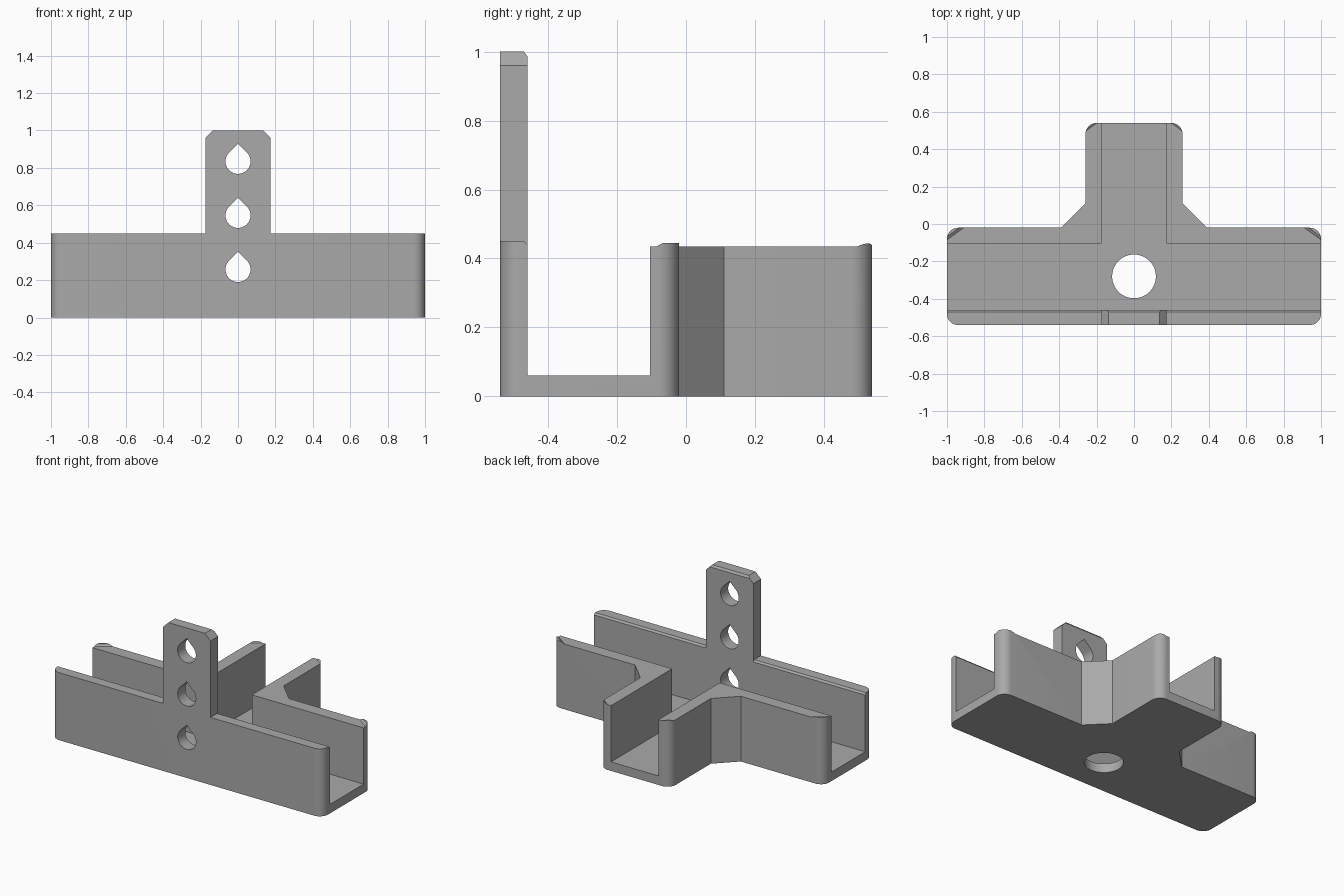
import bpy, bmesh, math
from mathutils import Vector

if "Cube" in bpy.data.objects:
    bpy.data.objects.remove(bpy.data.objects["Cube"], do_unlink=True)

grey = bpy.data.materials.new("plain grey")
grey.use_nodes = True
colour = (0.4, 0.4, 0.4, 1)
grey.diffuse_color = colour
grey.node_tree.nodes["Principled BSDF"].inputs["Base Color"].default_value = colour


def loft(name, start, end, rounded=()):
    """Solid between two matching outlines; edges starting at rounded indices are filleted."""
    bm = bmesh.new()
    a = [bm.verts.new(p) for p in start]
    b = [bm.verts.new(p) for p in end]
    n = len(a)
    bm.faces.new(a)
    bm.faces.new(b)
    for i in range(n):
        j = (i + 1) % n
        bm.faces.new((a[i], a[j], b[j], b[i]))
    bmesh.ops.recalc_face_normals(bm, faces=bm.faces)
    edges = [e for e in bm.edges for i in rounded if set(e.verts) == {a[i], b[i]}]
    if edges:
        bmesh.ops.bevel(bm, geom=edges, offset=0.06, segments=8,
                        profile=0.5, affect='EDGES')
    mesh = bpy.data.meshes.new(name)
    bm.to_mesh(mesh)
    bm.free()
    obj = bpy.data.objects.new(name, mesh)
    bpy.context.collection.objects.link(obj)
    obj.data.materials.append(grey)
    return obj


def prism(name, outline, axis, low, high, rounded=()):
    """Extrude a 2D outline along x, y or z."""
    def place(p, d):
        p = list(p)
        p.insert(axis, d)
        return Vector(p)
    return loft(name, [place(p, low) for p in outline],
                [place(p, high) for p in outline], rounded)


def mirrored(half):
    """Close a right-hand outline with its mirror image."""
    return half + [(-x, y) for x, y in reversed(half)]


def circle(cx, cy, r, start=0, sweep=360, steps=48):
    angles = [math.radians(start + sweep * i / steps) for i in range(steps + 1)]
    if sweep == 360:
        angles.pop()
    return [(cx + r * math.cos(t), cy + r * math.sin(t)) for t in angles]


def cut(body, cutter):
    cutter.hide_render = True
    mod = body.modifiers.new("cut", 'BOOLEAN')
    mod.operation = 'DIFFERENCE'
    mod.solver = 'EXACT'
    mod.object = cutter
    bpy.context.view_layer.objects.active = body
    bpy.ops.object.modifier_apply(modifier=mod.name)
    bpy.data.objects.remove(cutter, do_unlink=True)


# T-shaped block with rounded outer corners
footprint = mirrored([(1, -.54), (1, -.02), (.39, -.02), (.26, .11), (.26, .54)])
body = prism("t_channel_bracket", footprint, 2, 0, 1, (0, 1, 4, 5, 8, 9))

# Long channel and the open space above the rear walls
cut(body, prism("trough", [(-.46, .06), (-.105, .06), (-.105, .445), (.7, .445),
                           (.7, 1.1), (-.46, 1.1)], 0, -1.2, 1.2))

# Rear channel
cut(body, prism("rear_channel", mirrored([(.175, -.3), (.175, .7)]), 2, .06, .6))

# Lower the rear wall tops, leaving small raised pads at the outer corners
for half in ([(1.09, -.45), (1.09, -.15), (.82, .045)],
             [(.33, 0), (.33, .4425), (.14, .585)]):
    low, high = [], []
    for i, (x, y) in enumerate(half):
        s = 0.03 if i else 0
        low.append((x, y))
        high.append((x + s, y + s))
    cut(body, loft("wall_top", [(x, y, .435) for x, y in mirrored(low)],
                   [(x, y, .465) for x, y in mirrored(high)]))

# Front wall shoulders beside the tab, with a chamfered rear edge
shoulder = [(-.6, .45), (-.47, .45), (-.44, .414), (-.44, 1.1), (-.6, 1.1)]
for low, high in ((.175, 1.1), (-1.1, -.175)):
    cut(body, prism("shoulder", shoulder, 0, low, high))

# Tab top chamfers
cut(body, prism("tab_rear_edge", [(-.47, 1), (-.43, .946), (-.43, 1.1), (-.47, 1.1)],
                0, -.3, .3))
for s in (-1, 1):
    cut(body, prism("tab_corner", [(s * .215, .92), (s * .095, 1.04), (s * .215, 1.04)],
                    1, -.7, -.4))

# Teardrop holes through the tab
for z in (.257, .546, .835):
    drop = circle(0, z, .067, 135, 270, 36) + [(0, z + .067 * math.sqrt(2))]
    cut(body, prism("teardrop", drop, 1, -.7, -.4))

# Round hole through the floor
cut(body, prism("floor_hole", circle(0, -.28, .117), 2, -.1, .2))

# Smooth the rounded surfaces, keep edges crisp
bpy.ops.object.select_all(action='DESELECT')
body.select_set(True)
bpy.context.view_layer.objects.active = body
bpy.ops.object.shade_smooth_by_angle(angle=math.radians(30))
